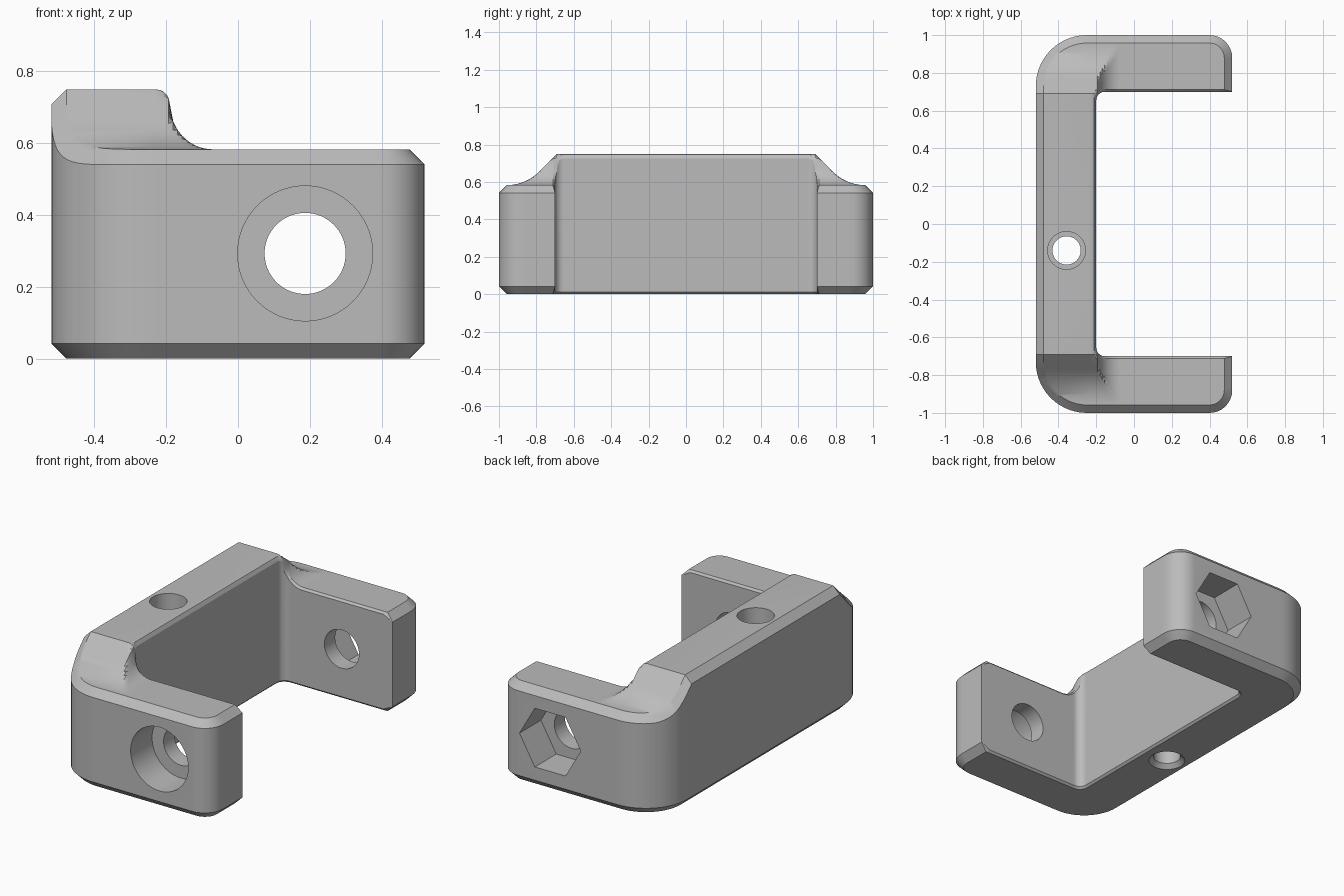
import bpy, bmesh, math
from mathutils import Matrix, Vector

if "Cube" in bpy.data.objects:
    bpy.data.objects.remove(bpy.data.objects["Cube"])

ARM_TOP, SPINE_TOP = 0.583, 0.75
CHAMFER, EASE = 0.042, 0.012

grey = bpy.data.materials.new("light grey")
grey.use_nodes = True
colour = (0.5, 0.5, 0.5, 1)
grey.diffuse_color = colour
grey.node_tree.nodes["Principled BSDF"].inputs["Base Color"].default_value = colour


def arc(cx, cy, r, start, end, n):
    angles = [math.radians(start + (end - start) * k / n) for k in range(n + 1)]
    return [(cx + r * math.cos(a), cy + r * math.sin(a)) for a in angles]


def with_mirror(half):
    """Continue a front half path with its mirror image at the back."""
    return half + [(x, -y) for x, y in reversed(half)]


def ring(outer_off, inner_off, z_outer, z_inner):
    """C-shaped outline; the outer and inner edges have their own inset and height."""
    outer = [(0.52 - outer_off, -0.7 - inner_off)]
    outer += arc(0.4, -0.88, 0.12 - outer_off, 0, -90, 8)
    outer += arc(-0.25, -0.73, 0.27 - outer_off, -90, -180, 14)
    inner = [(0.46, -0.7 - inner_off)]
    inner += arc(-0.155, -0.655, 0.045 + inner_off, -90, -180, 6)
    points = [(x, y, z_outer) for x, y in with_mirror(outer)]
    return points + [(x, y, z_inner) for x, y in reversed(with_mirror(inner))]


def slope_along_y(y):
    """45 degree ramp that sweeps into the arm top."""
    y, r, end = abs(y), 0.24, 0.957
    if y < 0.69:
        return SPINE_TOP
    if y < end - r * math.sin(math.pi / 4):
        return SPINE_TOP - (y - 0.69)
    if y < end:
        return ARM_TOP + r - math.sqrt(r * r - (end - y) ** 2)
    return ARM_TOP


def slope_along_x(x):
    """Rounded shoulder, then a hollow fillet down to the arm top."""
    if x < -0.23:
        return SPINE_TOP
    if x < -0.19:
        return SPINE_TOP - 0.04 + math.sqrt(max(0, 0.04 ** 2 - (x + 0.23) ** 2))
    if x < -0.07:
        drop = SPINE_TOP - 0.04 - ARM_TOP
        return ARM_TOP + drop * (1 - math.sqrt(max(0, 1 - ((x + 0.07) / 0.12) ** 2)))
    return ARM_TOP


# Bracket body: stacked C outlines with chamfered ends
bm = bmesh.new()
levels = [ring(CHAMFER, EASE, 0, 0), ring(0, 0, CHAMFER, EASE),
          ring(0, 0, ARM_TOP - CHAMFER, ARM_TOP - EASE),
          ring(CHAMFER, EASE, ARM_TOP, ARM_TOP)]
loops = [[bm.verts.new(p) for p in level] for level in levels]
count = len(loops[0])
for low, high in zip(loops, loops[1:]):
    for k in range(count):
        j = (k + 1) % count
        bm.faces.new((low[k], low[j], high[j], high[k]))
bm.faces.new(loops[0])
bm.faces.new(loops[-1])


# Slice the body so that its top can be raised along the spine
def slice_body(point, normal):
    bmesh.ops.bisect_plane(bm, geom=bm.verts[:] + bm.edges[:] + bm.faces[:],
                           dist=1e-5, plane_co=point, plane_no=normal)


for k in range(-2, 15):
    for side in (-1, 1):
        slice_body((0, side * (0.6901 + 0.0191 * k), 0), (0, 1, 0))
for k in range(14):
    slice_body((-0.2301 + 0.0124 * k, 0, 0), (1, 0, 0))
for v in bm.verts:
    if v.co.z > 0.5:
        v.co.z += min(slope_along_y(v.co.y), slope_along_x(v.co.x)) - ARM_TOP
bmesh.ops.triangulate(bm, faces=bm.faces[:])
bmesh.ops.recalc_face_normals(bm, faces=bm.faces[:])
mesh = bpy.data.meshes.new("bracket_body")
bm.to_mesh(mesh)
bm.free()
mesh.materials.append(grey)
body = bpy.data.objects.new("bracket_body", mesh)
bpy.context.collection.objects.link(body)
bpy.context.view_layer.objects.active = body
body.select_set(True)


def cut(name, profile, sides, location, axis):
    """Cut a turned shape, given as (radius, distance along axis) steps."""
    cb = bmesh.new()
    turn = Vector(axis).to_track_quat('Z', 'Y').to_matrix().to_4x4()
    place = Matrix.Translation(location) @ turn
    rows = []
    for r, t in profile:
        angles = [2 * math.pi * k / sides for k in range(sides)]
        rows.append([cb.verts.new(place @ Vector((r * math.cos(a), r * math.sin(a), t)))
                     for a in angles])
    for low, high in zip(rows, rows[1:]):
        for k in range(sides):
            j = (k + 1) % sides
            cb.faces.new((low[k], low[j], high[j], high[k]))
    cb.faces.new(rows[0])
    cb.faces.new(rows[-1])
    bmesh.ops.recalc_face_normals(cb, faces=cb.faces[:])
    cm = bpy.data.meshes.new(name)
    cb.to_mesh(cm)
    cb.free()
    cm.materials.append(grey)
    cutter = bpy.data.objects.new(name, cm)
    cutter.hide_render = True
    bpy.context.collection.objects.link(cutter)
    mod = body.modifiers.new(name, 'BOOLEAN')
    mod.operation, mod.solver, mod.object = 'DIFFERENCE', 'EXACT', cutter
    bpy.ops.object.modifier_apply(modifier=name)
    bpy.data.objects.remove(cutter)


# Bolt head recess, nut pocket and the bolt bore through both arms
BOLT_X, BOLT_Z = 0.187, 0.293
cut("bolt_recess", [(0.188, -0.1), (0.188, 0.2), (0.113, 0.2), (0.113, 0.4)], 64,
    (BOLT_X, -1, BOLT_Z), (0, 1, 0))
cut("nut_bore", [(0.113, 0), (0.113, 0.5)], 64, (BOLT_X, 1.1, BOLT_Z), (0, -1, 0))
cut("nut_pocket", [(0.2, -0.1), (0.2, 0.2)], 6, (BOLT_X, 1, BOLT_Z), (0, -1, 0))

# Upright screw hole in the spine, with a countersunk lower mouth
cut("screw_hole", [(0.11, -0.01), (0.075, 0.025), (0.075, 0.1), (0.1, 0.1), (0.1, 0.9)],
    48, (-0.357, -0.14, 0), (0, 0, 1))

bpy.ops.object.shade_smooth_by_angle(angle=math.radians(25))
